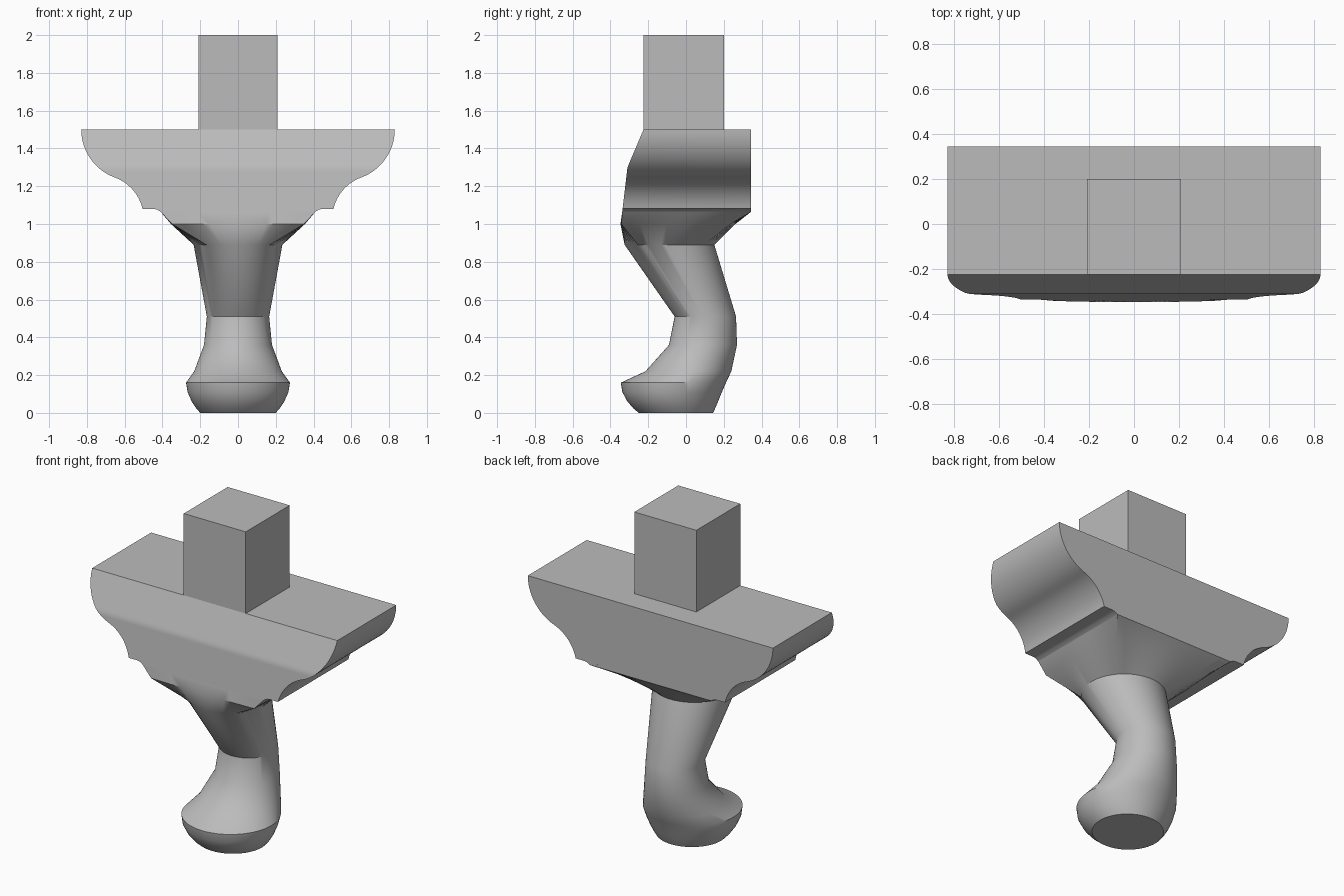
import bpy, bmesh, math

cube = bpy.data.objects.get("Cube")
if cube:
    bpy.data.objects.remove(cube, do_unlink=True)

grey = bpy.data.materials.new("plain grey")
grey.use_nodes = True
colour = (0.5, 0.5, 0.5, 1)
grey.diffuse_color = colour
grey.node_tree.nodes["Principled BSDF"].inputs["Base Color"].default_value = colour


def finish(name, bm, angle):
    bmesh.ops.recalc_face_normals(bm, faces=bm.faces)
    mesh = bpy.data.meshes.new(name)
    bm.to_mesh(mesh)
    bm.free()
    mesh.materials.append(grey)
    obj = bpy.data.objects.new(name, mesh)
    bpy.context.collection.objects.link(obj)
    bpy.ops.object.select_all(action="DESELECT")
    obj.select_set(True)
    bpy.context.view_layer.objects.active = obj
    bpy.ops.object.shade_smooth_by_angle(angle=math.radians(angle))
    return obj


def loft(name, rings, angle):
    bm = bmesh.new()
    loops = [[bm.verts.new(p) for p in ring] for ring in rings]
    n = len(loops[0])
    for a, b in zip(loops, loops[1:]):
        for i in range(n):
            j = (i + 1) % n
            bm.faces.new((a[i], a[j], b[j], b[i]))
    bm.faces.new(loops[0])
    bm.faces.new(loops[-1])
    return finish(name, bm, angle)


def box_ring(half, front, back, z):
    return [(-half, front, z), (half, front, z), (half, back, z), (-half, back, z)]


def leg_ring(z, half, front, back, square_front=0, square_back=0, count=64):
    """Oval ring that can be blended towards a rectangle."""
    ring = []
    for i in range(count):
        a = math.tau * i / count
        c, s = math.cos(a), math.sin(a)
        square = square_front + (square_back - square_front) * (s + 1) / 2
        r = 1 + square * (1 / max(abs(c), abs(s)) - 1)
        ring.append((half * c * r, (front + back) / 2 + (back - front) / 2 * s * r, z))
    return ring


def front_y(z):
    """Front of the bracket leans forward as it goes down."""
    if z > 1.3:
        return -0.225 - (1.5 - z) * 0.425
    return -0.31 - (1.3 - z) * 0.117


# Square post on top
loft("top_post", [box_ring(0.21, -0.225, 0.2, z) for z in (1.5, 2)], 30)

# Bracket: convex arc, concave arc and small ledge on each side
def arc(cx, cz, r, start, end, steps=14):
    angles = [math.radians(start + (end - start) * i / steps) for i in range(steps + 1)]
    return [(cx + r * math.cos(a), cz + r * math.sin(a)) for a in angles]

profile = arc(0.56, 1.5, 0.27, 0, -70)
profile += arc(0.731, 1.029, 0.231, 110, 167)[1:]
profile += [(0.5, 1.08), (0.45, 1.08), (0.43, 1.077), (0.41, 1.065)]
loft("bracket", [box_ring(x, front_y(z), 0.345, z) for x, z in profile], 30)

# Neck and curved leg: height, half width, front, back, squareness
leg = [
    (1.065, 0.41, front_y(1.065), 0.345, 1, 1),
    (1.0, 0.355, -0.347, 0.262, 1, 0.65),
    (0.89, 0.235, -0.325, 0.15),
    (0.51, 0.165, -0.06, 0.265),
    (0.36, 0.18, -0.09, 0.27),
    (0.22, 0.232, -0.215, 0.24),
    (0.16, 0.275, -0.345, 0.212),
    (0.11, 0.267, -0.337, 0.19),
    (0.06, 0.245, -0.31, 0.17),
    (0.025, 0.222, -0.28, 0.155),
    (0, 0.2, -0.25, 0.143),
]
loft("curved_leg", [leg_ring(*r) for r in leg], 32)
